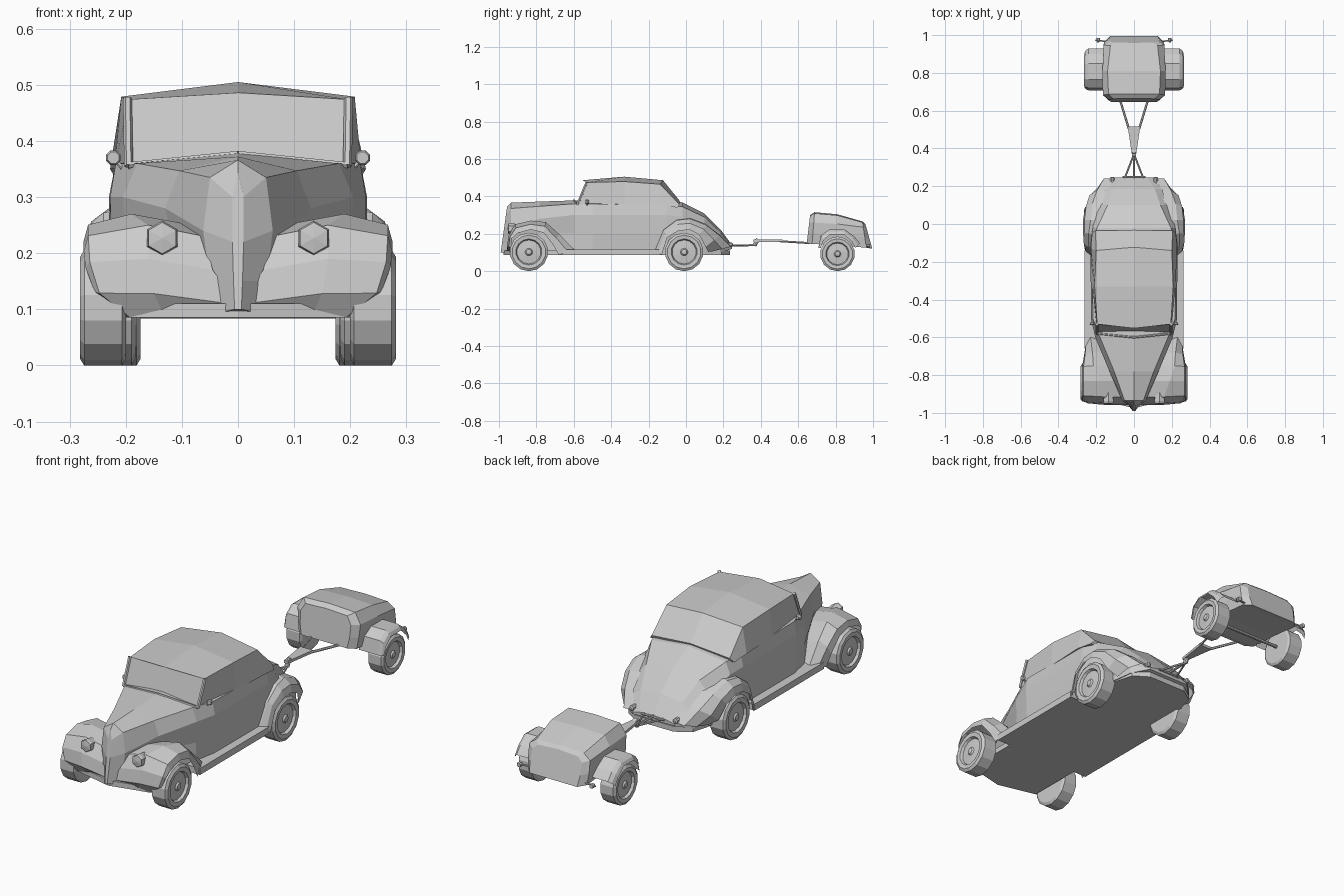
import bpy, bmesh, math
from mathutils import Vector


def make(name, verts, faces, mirror=False):
    bm = bmesh.new()
    vs = [bm.verts.new(v) for v in verts]
    for f in faces:
        bm.faces.new([vs[i] for i in f])
    bmesh.ops.remove_doubles(bm, verts=bm.verts, dist=1e-5)
    bmesh.ops.recalc_face_normals(bm, faces=bm.faces)
    me = bpy.data.meshes.new(name)
    bm.to_mesh(me)
    bm.free()
    ob = bpy.data.objects.new(name, me)
    bpy.context.collection.objects.link(ob)
    if mirror:
        m = ob.modifiers.new("Mirror", 'MIRROR')
        m.use_mirror_merge = False
    return ob


def loft(name, rows, closed=False, mirror=False):
    """Skin rows of points; closed rows also get end caps."""
    n = len(rows[0])
    verts = [p for r in rows for p in r]
    faces = []
    for i in range(len(rows) - 1):
        for j in range(n if closed else n - 1):
            k = (j + 1) % n
            faces.append((i*n + j, i*n + k, (i+1)*n + k, (i+1)*n + j))
    if closed:
        faces += [tuple(range(n)), tuple(range((len(rows)-1)*n, len(rows)*n))]
    return make(name, verts, faces, mirror)


def whole(half):
    """Half section ending on the centre line -> full section."""
    return half + [(-x, y, z) for x, y, z in reversed(half[:-1])]


def hull(name, sections):
    """Sections: (y, slant, [(x, z)...]) from sill to top centre."""
    return loft(name, [whole([(x, y + k*(z - .12), z) for x, z in pts])
                       for y, k, pts in sections], closed=True)


def fender(name, stations, drop):
    """Stations: inner x, crown x, outer x, crown y z, lip y z."""
    rows = []
    for xi, xc, xo, yc, zc, yl, zl in stations:
        rows.append([(xi, yc, max(zc - drop, .085)), (xc, yc, zc),
                     (xo - .008, yc*.6 + yl*.4, zc*.6 + zl*.4), (xo, yl, zl)])
    return loft(name, rows, mirror=True)


def lathe(name, profile, centre, axis='X', seg=14, mirror=True):
    """Spin (distance along axis, radius) points about an axis."""
    rows = []
    for d, r in profile:
        row = []
        for i in range(seg):
            a = 2*math.pi*(i + .5)/seg
            c, s = max(r, .0005)*math.cos(a), max(r, .0005)*math.sin(a)
            p = Vector((d, c, s)) if axis == 'X' else Vector((c, d, s))
            row.append(tuple(p + Vector(centre)))
        rows.append(row)
    return loft(name, rows, closed=True, mirror=mirror)


def rod(name, a, b, r=.006, seg=6, mirror=True):
    a, b = Vector(a), Vector(b)
    q = (b - a).to_track_quat('Z', 'Y')
    ring = [q @ Vector((r*math.cos(t*math.tau/seg), r*math.sin(t*math.tau/seg), 0)) for t in range(seg)]
    return loft(name, [[tuple(e + v) for v in ring] for e in (a, b)], closed=True, mirror=mirror)


def slab(name, outline, z0, z1, mirror=False):
    return loft(name, [[(x, y, z) for x, y in outline] for z in (z0, z1)], closed=True, mirror=mirror)


# Car body: pointed nose, hood, doors and sloping tail
hull("car_body", [
    (-.988, .14, [(.006, .10), (.008, .15), (.01, .22), (.01, .30), (0, .345)]),
    (-.935, 0, [(.05, .09), (.05, .15), (.062, .24), (.05, .335), (0, .366)]),
    (-.78, 0, [(.12, .085), (.11, .2), (.13, .28), (.105, .347), (0, .372)]),
    (-.6, 0, [(.2, .085), (.2, .2), (.205, .3), (.18, .36), (0, .378)]),
    (-.5, 0, [(.22, .085), (.225, .2), (.228, .3), (.218, .36), (0, .37)]),
    (-.1, 0, [(.22, .085), (.23, .2), (.23, .3), (.22, .352), (0, .375)]),
    (-.02, 0, [(.2, .085), (.22, .2), (.218, .29), (.195, .345), (0, .368)]),
    (.1, 0, [(.2, .09), (.205, .17), (.195, .23), (.14, .288), (0, .307)]),
    (.185, 0, [(.175, .10), (.175, .14), (.165, .17), (.11, .205), (0, .222)]),
    (.245, 0, [(.11, .118), (.11, .125), (.10, .13), (.07, .136), (0, .14)]),
])
# Soft top with raked windshield
loft("soft_top", [whole(r) for r in [
    [(.195, -.575, .35), (.195, -.53, .474), (0, -.552, .486)],
    [(.22, -.33, .35), (.208, -.33, .479), (0, -.33, .505)],
    [(.228, -.13, .35), (.2, -.14, .465), (0, -.123, .486)],
    [(.222, -.045, .34), (.205, -.035, .358), (0, -.033, .375)],
]], closed=True)
# Windshield frame and sill moulding
rod("windshield_post", (.195, -.58, .355), (.197, -.53, .476), .008)
rod("windshield_base", (.195, -.58, .357), (0, -.6, .377), .006)

# Floor pan and running boards
half = [(0, -.975), (.19, -.93), (.195, -.1), (.195, .1), (.17, .19), (.1, .235)]
slab("floor_pan", half + [(-x, y) for x, y in reversed(half) if x], .085, .11)
slab("running_board", [(.19, -.66), (.262, -.66), (.262, -.14), (.19, -.14)], .085, .116, True)

# Car fenders
fender("front_fender", [
    (0, .13, .20, -.935, .085, -.92, .085),
    (0, .15, .255, -.958, .128, -.935, .13),
    (.045, .16, .272, -.948, .19, -.93, .175),
    (.06, .16, .275, -.915, .25, -.90, .203),
    (.08, .19, .275, -.83, .27, -.83, .222),
    (.12, .215, .275, -.75, .262, -.76, .205),
    (.16, .22, .267, -.68, .20, -.71, .14),
    (.19, .23, .262, -.60, .118, -.68, .086),
], .02)
fender("rear_fender", [
    (.2, .23, .262, -.165, .112, -.13, .086),
    (.2, .24, .266, -.12, .22, -.10, .18),
    (.19, .24, .27, -.05, .272, -.04, .217),
    (.18, .23, .27, .02, .28, .02, .22),
    (.16, .22, .262, .11, .245, .07, .195),
    (.15, .195, .245, .18, .19, .105, .13),
    (.10, .16, .20, .24, .13, .12, .10),
], -.005)

# Wheels with recessed discs and hub caps
for name, x, y, s in [("front_wheel", .282, -.84, 1), ("rear_wheel", .265, -.01, 1),
                      ("trailer_wheel", .256, .81, .9)]:
    profile = [(-.082, 0), (-.082, .09), (-.075, .103), (-.008, .103), (0, .09), (-.002, .07),
               (-.014, .064), (-.01, .02), (-.003, .014), (-.001, 0)]
    lathe(name, [(d, r*s) for d, r in profile], (x, y, .1025*s))

# Headlights, mirrors, tail lights
lathe("headlight", [(.06, .022), (.012, .031), (0, .028), (-.004, 0)], (.135, -.95, .227), 'Y', 6)
lathe("mirror", [(.012, .008), (0, .014), (-.006, .011)], (.222, -.53, .37), 'Y', 8)
rod("mirror_stalk", (.2, -.53, .345), (.222, -.525, .37), .004)
lathe("tail_light", [(-.03, .012), (.005, .012), (.01, .006)], (.115, .24, .142), 'Y', 8)

# Hitch and tow bar
rod("hitch_arm", (.052, .235, .135), (.004, .36, .138), .005)
rod("hitch_cross", (.06, .25, .135), (-.06, .25, .135), .005, mirror=False)
rod("hitch_tongue", (0, .24, .137), (0, .37, .139), .006, mirror=False)
rod("hitch_ball", (0, .365, .136), (0, .385, .172), .011, 8, False)
slab("coupler_plate", [(-.01, .36), (.01, .36), (.033, .515), (-.033, .515)], .155, .168)
rod("drawbar", (.026, .50, .16), (.075, .66, .15), .006)

# Trailer body with domed lid
hull("trailer_body", [
    (.642, .12, [(.12, .15), (.13, .2), (.132, .258), (.11, .295), (0, .30)]),
    (.672, .08, [(.152, .145), (.16, .2), (.165, .26), (.135, .309), (0, .315)]),
    (.81, 0, [(.155, .14), (.165, .2), (.167, .252), (.14, .298), (0, .304)]),
    (.965, -.15, [(.155, .125), (.16, .18), (.16, .235), (.125, .261), (0, .266)]),
    (.996, -.28, [(.125, .12), (.132, .17), (.13, .225), (.105, .246), (0, .252)]),
])
# Trailer fenders
fender("trailer_fender", [
    (.14, .24, .262, .708, .125, .72, .123),
    (.14, .24, .264, .72, .19, .735, .165),
    (.14, .24, .264, .765, .222, .77, .197),
    (.14, .24, .264, .85, .222, .845, .197),
    (.14, .24, .264, .90, .185, .885, .16),
    (.14, .24, .262, .93, .15, .905, .125),
], 0)
# Trailer axle and rear lamps on stalks
rod("trailer_axle", (-.19, .81, .092), (.19, .81, .092), .008, 8, False)
rod("trailer_lamp_stalk", (.12, .965, .135), (.205, .972, .135), .004)
lathe("trailer_lamp", [(-.01, .006), (0, .012), (.012, .01)], (.19, .972, .135), 'Y', 8)
